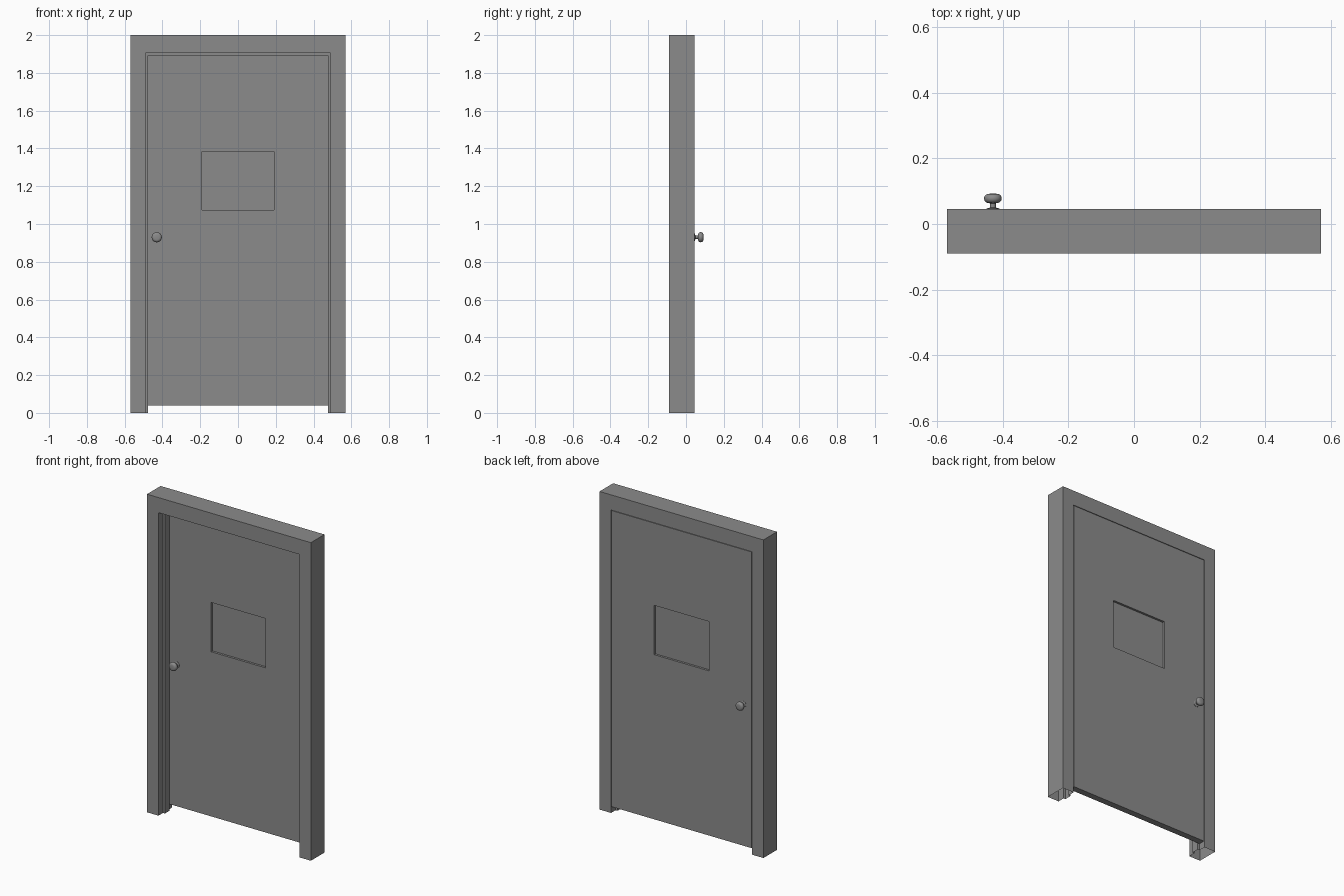
import bpy, bmesh, math
from mathutils import Vector

if "Cube" in bpy.data.objects:
    bpy.data.objects.remove(bpy.data.objects["Cube"], do_unlink=True)

grey = bpy.data.materials.new("painted_grey")
grey.use_nodes = True
grey.diffuse_color = (0.26, 0.26, 0.26, 1)
grey.node_tree.nodes["Principled BSDF"].inputs["Base Color"].default_value = grey.diffuse_color

HALF_W, HEIGHT = 0.57, 2.0
FRONT, BACK = -0.09, 0.045
DOOR_FRONT = 0.004


def add_object(name, bm):
    bmesh.ops.recalc_face_normals(bm, faces=bm.faces)
    mesh = bpy.data.meshes.new(name)
    bm.to_mesh(mesh)
    bm.free()
    mesh.materials.append(grey)
    obj = bpy.data.objects.new(name, mesh)
    bpy.context.collection.objects.link(obj)
    return obj


def box(name, low, high):
    low, high = Vector(low), Vector(high)
    bm = bmesh.new()
    bmesh.ops.create_cube(bm, size=1)
    for v in bm.verts:
        v.co = (low + high) / 2 + v.co * (high - low)
    return add_object(name, bm)


def lathe(name, profile, x, y, z, direction, steps=24):
    """Spin (radius, distance) pairs about the y direction."""
    bm = bmesh.new()
    verts = [bm.verts.new((x + r, y + direction * d, z)) for r, d in profile]
    edges = [bm.edges.new(pair) for pair in zip(verts, verts[1:])]
    bmesh.ops.spin(bm, geom=verts + edges, cent=(x, y, z), axis=(0, 1, 0),
                   angle=math.tau, steps=steps)
    bmesh.ops.remove_doubles(bm, verts=bm.verts, dist=0.0001)
    obj = add_object(name, bm)
    bpy.ops.object.select_all(action='DESELECT')
    obj.select_set(True)
    bpy.context.view_layer.objects.active = obj
    bpy.ops.object.shade_smooth_by_angle(angle=math.radians(40))
    return obj


# Hollow frame: rebated section carried up one jamb, across the head and down
section = [(0, 0, FRONT), (0.08, 0.095, FRONT), (0.08, 0.095, -0.045),
           (0.093, 0.107, -0.045), (0.093, 0.107, 0),
           (0.08, 0.095, 0), (0.08, 0.095, BACK), (0, 0, BACK)]
bm = bmesh.new()
rings = []
for side, top in ((-1, False), (-1, True), (1, True), (1, False)):
    rings.append([bm.verts.new((side * (HALF_W - jamb), y, HEIGHT - head if top else 0))
                  for jamb, head, y in section])
for a, b in zip(rings, rings[1:]):
    for i in range(len(section)):
        j = (i + 1) % len(section)
        bm.faces.new((a[i], a[j], b[j], b[i]))
add_object("door_frame", bm)

# Door leaf with a window opening cut through it
leaf = box("door_leaf", (-0.487, DOOR_FRONT, 0.04), (0.487, BACK - 0.0005, 1.902))
cutter = box("window_cutter", (-0.19, -0.1, 1.075), (0.19, 0.1, 1.385))
cutter.hide_render = True
cutter.hide_set(True)
cut = leaf.modifiers.new("window_opening", 'BOOLEAN')
cut.operation = 'DIFFERENCE'
cut.solver = 'EXACT'
cut.object = cutter

# Opaque pane, recessed on both faces
box("window_pane", (-0.191, 0.018, 1.074), (0.191, 0.031, 1.386))

# Rosette, stem and rounded knob on both faces
knob = [(0, 0), (0.02, 0), (0.02, 0.002), (0.009, 0.005), (0.009, 0.018)]
for i in range(11):
    t = -math.pi / 2 + math.pi * i / 10
    knob.append((0.013 + 0.014 * math.cos(t), 0.033 + 0.014 * math.sin(t)))
knob.append((0, 0.048))
lathe("back_knob", knob, -0.43, BACK, 0.93, 1)
lathe("front_knob", knob, -0.43, DOOR_FRONT, 0.93, -1)

# Hinge leaves in the gap on the hanging side
for name, z in (("upper", 1.52), ("middle", 0.95), ("lower", 0.38)):
    box(name + "_hinge", (0.486, 0.008, z - 0.055), (0.491, 0.042, z + 0.055))
